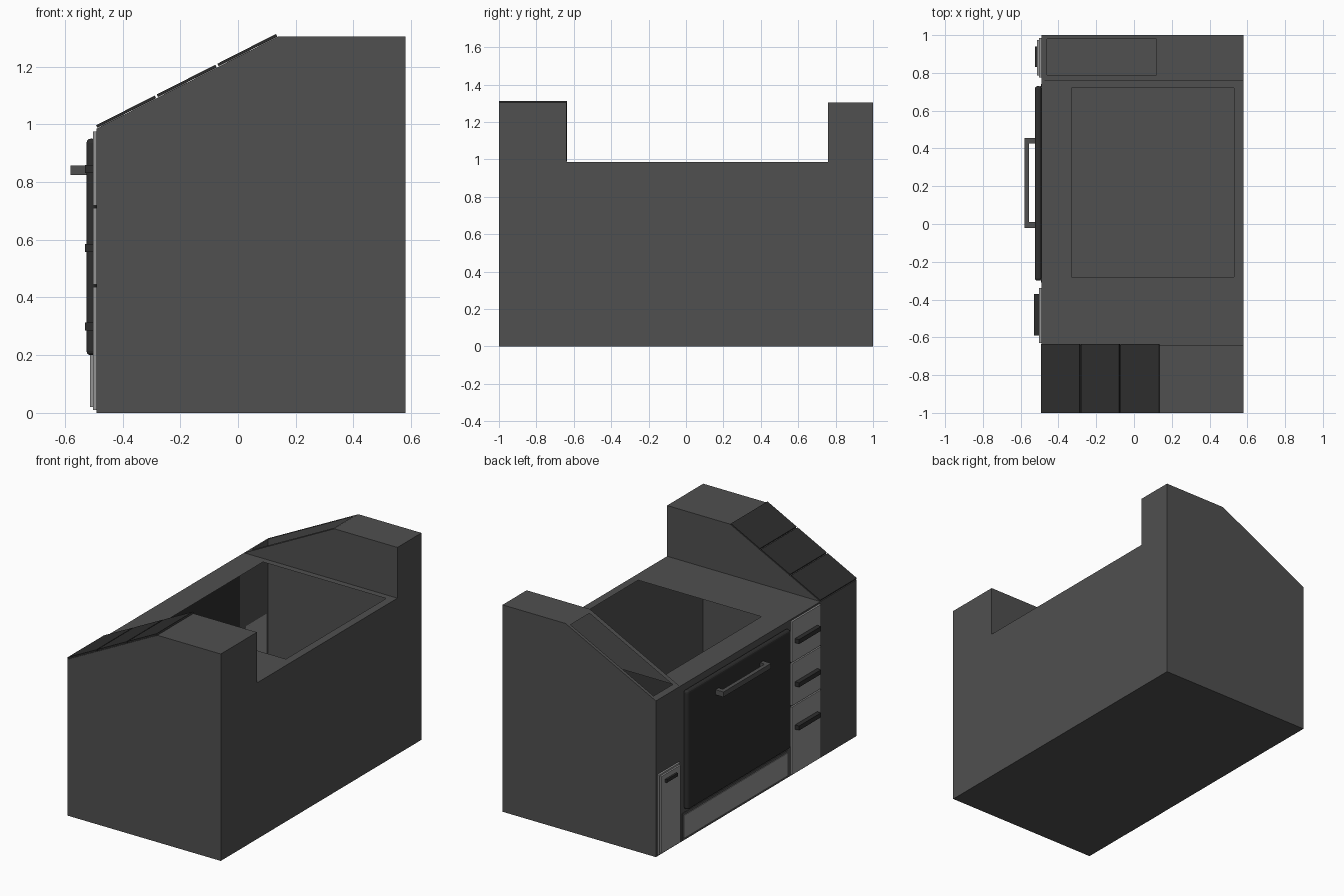
import bpy, bmesh, math
from mathutils import Vector, Matrix

cube = bpy.data.objects.get("Cube")
if cube:
    bpy.data.objects.remove(cube, do_unlink=True)


def material(name, v):
    m = bpy.data.materials.new(name)
    m.use_nodes = True
    m.diffuse_color = (v, v, v, 1)
    m.node_tree.nodes["Principled BSDF"].inputs["Base Color"].default_value = (v, v, v, 1)
    return m


body_grey = material("charcoal grey", 0.08)
dark = material("near black", 0.027)
steel = material("steel grey", 0.30)

FRONT, BACK, END = -0.49, 0.58, 1.0      # cabinet extents
TOP, HIGH, RIDGE = 0.985, 1.305, 0.14    # worktop, tower top, top of slope
LOW_Y, HIGH_Y = -0.64, 0.76              # inner walls of the towers


def finish(bm, name, mat):
    mesh = bpy.data.meshes.new(name)
    bm.to_mesh(mesh)
    bm.free()
    mesh.materials.append(mat)
    ob = bpy.data.objects.new(name, mesh)
    bpy.context.collection.objects.link(ob)
    return ob


def face(bm, points, outward):
    f = bm.faces.new([bm.verts.new(p) for p in points])
    f.normal_update()
    if f.normal.dot(Vector(outward)) < 0:
        f.normal_flip()


def sheet(bm, place, u, v, outward, holes=()):
    """Flat rectangle u x v with rectangular holes, put in space by place()."""
    us = sorted({*u, *(c for h in holes for c in h[0])})
    vs = sorted({*v, *(c for h in holes for c in h[1])})
    for a, b in zip(us, us[1:]):
        for c, d in zip(vs, vs[1:]):
            m, n = (a + b) / 2, (c + d) / 2
            if any(h[0][0] < m < h[0][1] and h[1][0] < n < h[1][1] for h in holes):
                continue
            face(bm, [place(*p) for p in ((a, c), (b, c), (b, d), (a, d))], outward)


def box(name, x, y, z, mat, bevel=0):
    bm = bmesh.new()
    bmesh.ops.create_cube(bm, size=1)
    size = (x[1] - x[0], y[1] - y[0], z[1] - z[0])
    bmesh.ops.scale(bm, vec=size, verts=bm.verts)
    bmesh.ops.translate(bm, vec=(sum(x) / 2, sum(y) / 2, sum(z) / 2), verts=bm.verts)
    ob = finish(bm, name, mat)
    if bevel:
        mod = ob.modifiers.new("rounded edges", "BEVEL")
        mod.width, mod.segments = bevel, 3
    return ob


def level(z):
    return lambda x, y: (x, y, z)


def slope(x, y):
    return (x, y, TOP + (x - FRONT) * (HIGH - TOP) / (RIDGE - FRONT))


# Hollow cabinet shell: floor, worktop with its opening, front and back
bm = bmesh.new()
sheet(bm, level(0), (FRONT, BACK), (-END, END), (0, 0, -1))
sheet(bm, level(TOP), (FRONT, BACK), (LOW_Y, HIGH_Y), (0, 0, 1),
      [((-0.33, 0.53), (-0.28, 0.72))])
sheet(bm, lambda y, z: (FRONT, y, z), (-END, END), (0, TOP), (-1, 0, 0),
      [((-0.29, 0.72), (0.21, 0.94)), ((0.79, 0.98), (0.02, 0.5))])
sheet(bm, lambda y, z: (BACK, y, z), (-END, END), (0, TOP), (1, 0, 0))

# Two towers with sloping fronts; the one at +y has an open slope
for outer, inner, holes in ((-END, LOW_Y, []),
                            (END, HIGH_Y, [((-0.46, 0.12), (0.79, 0.98))])):
    side = math.copysign(1, outer)
    span = sorted((outer, inner))
    gable = [(FRONT, TOP), (RIDGE, HIGH), (BACK, HIGH)]
    face(bm, [(x, outer, z) for x, z in gable + [(BACK, 0), (FRONT, 0)]], (0, side, 0))
    face(bm, [(x, inner, z) for x, z in gable + [(BACK, TOP)]], (0, -side, 0))
    sheet(bm, slope, (FRONT, RIDGE), span, (0, 0, 1), holes)
    sheet(bm, level(HIGH), (RIDGE, BACK), span, (0, 0, 1))
    sheet(bm, lambda y, z: (BACK, y, z), span, (TOP, HIGH), (1, 0, 0))
bmesh.ops.remove_doubles(bm, verts=bm.verts, dist=0.0001)
finish(bm, "cabinet_shell", body_grey)

# Three lids lying on the other slope
angle = math.atan2(HIGH - TOP, RIDGE - FRONT)
step = math.hypot(HIGH - TOP, RIDGE - FRONT) / 3
for i in range(3):
    lid = box(f"slope_lid_{i + 1}", (i * step + 0.004, (i + 1) * step - 0.004),
              (-END, LOW_Y + 0.005), (0.001, 0.011), dark)
    lid.matrix_world = (Matrix.Translation((FRONT, 0, TOP))
                        @ Matrix.Rotation(-angle, 4, 'Y'))

# Large door with a U-shaped handle
box("oven_door", (-0.525, FRONT), (-0.30, 0.73), (0.20, 0.95), dark, 0.014)
box("door_handle_bar", (-0.58, -0.555), (-0.02, 0.455), (0.825, 0.857), body_grey)
for i, y in enumerate((-0.02, 0.425)):
    box(f"door_handle_post_{i + 1}", (-0.555, -0.52), (y, y + 0.03), (0.825, 0.857), body_grey)

# Kick panel below the door
box("kick_panel_frame", (-0.493, FRONT), (-0.31, 0.74), (0.01, 0.175), body_grey)
box("kick_panel", (-0.497, FRONT), (-0.30, 0.73), (0.02, 0.16), steel)

# Drawer column with bar handles
for i, (low, high, grip) in enumerate(((0.01, 0.437, 0.30), (0.445, 0.71, 0.572),
                                       (0.718, 0.975, 0.845))):
    box(f"drawer_front_{i + 1}", (-0.502, FRONT), (-0.63, -0.34), (low, high), steel)
    box(f"drawer_handle_{i + 1}", (-0.53, -0.50), (-0.59, -0.37),
        (grip - 0.014, grip + 0.014), dark)

# Narrow pull-out panel at the other end
box("narrow_panel_frame", (-0.502, FRONT), (0.775, 0.985), (0.01, 0.515), steel)
box("narrow_panel", (-0.513, -0.50), (0.785, 0.975), (0.02, 0.505), steel)
box("narrow_panel_handle", (-0.525, -0.51), (0.83, 0.94), (0.455, 0.475), dark)
